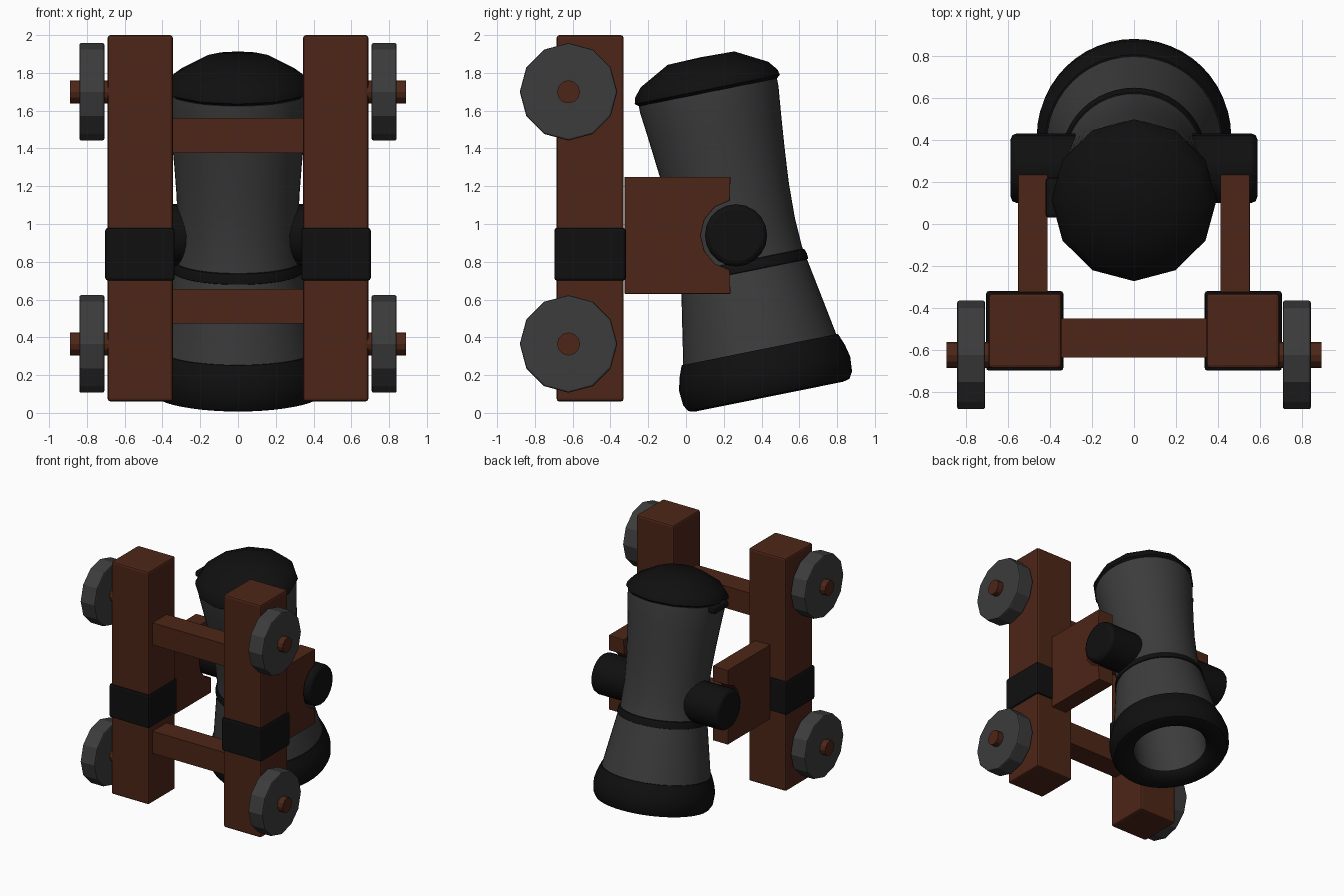
import bpy, bmesh
from math import sin, cos, pi, radians, hypot
from mathutils import Matrix, Vector

if "Cube" in bpy.data.objects:
    bpy.data.objects.remove(bpy.data.objects["Cube"])


def material(name, rgb):
    m = bpy.data.materials.new(name)
    m.diffuse_color = (*rgb, 1)
    m.use_nodes = True
    m.node_tree.nodes["Principled BSDF"].inputs["Base Color"].default_value = m.diffuse_color
    return m


WOOD = material("wood", (0.075, 0.019, 0.009))
IRON = material("dark_iron", (0.005, 0.005, 0.005))
STEEL = material("grey_iron", (0.045, 0.045, 0.045))

# Barrel frame: local z runs along the bore from the mouth to the breech
TILT = Matrix.Translation((0, 0.44, 0.09)) @ Matrix.Rotation(radians(11.4), 4, 'X')


def finish(bm, name, mat, bevel=0, smooth=False):
    bmesh.ops.recalc_face_normals(bm, faces=bm.faces)
    me = bpy.data.meshes.new(name)
    bm.to_mesh(me)
    bm.free()
    ob = bpy.data.objects.new(name, me)
    bpy.context.collection.objects.link(ob)
    me.materials.append(mat)
    if bevel:
        mod = ob.modifiers.new("bevel", 'BEVEL')
        mod.width = bevel
        mod.segments = 2
        mod.limit_method = 'ANGLE'
        mod.angle_limit = radians(40)
    if smooth:
        bpy.ops.object.select_all(action='DESELECT')
        ob.select_set(True)
        bpy.context.view_layer.objects.active = ob
        bpy.ops.object.shade_smooth_by_angle(angle=radians(35))
    return ob


def box(name, lo, hi, mat, bevel=0.012):
    lo, hi = Vector(lo), Vector(hi)
    bm = bmesh.new()
    bmesh.ops.create_cube(bm, size=1, matrix=Matrix.Translation((lo + hi) / 2)
                          @ Matrix.Diagonal((*(hi - lo), 1)))
    return finish(bm, name, mat, bevel)


def prism(name, pts, x0, x1, mat, bevel=0, smooth=False):
    """Extrude a (y, z) outline from x0 to x1."""
    bm = bmesh.new()
    face = bm.faces.new([bm.verts.new((x0, y, z)) for y, z in pts])
    ext = bmesh.ops.extrude_face_region(bm, geom=[face])
    verts = [v for v in ext['geom'] if isinstance(v, bmesh.types.BMVert)]
    bmesh.ops.translate(bm, vec=(x1 - x0, 0, 0), verts=verts)
    return finish(bm, name, mat, bevel, smooth)


def circle(y, z, r, n):
    return [(y + r * sin(2 * pi * i / n), z + r * cos(2 * pi * i / n)) for i in range(n)]


def lathe(name, profile, n, mat):
    """Spin an (r, t) profile around the tilted bore axis."""
    bm = bmesh.new()
    vs = [bm.verts.new((0, r, t)) for r, t in profile]
    edges = [bm.edges.new(p) for p in zip(vs, vs[1:])]
    bmesh.ops.spin(bm, geom=vs + edges, axis=(0, 0, 1), cent=(0, 0, 0),
                   angle=2 * pi, steps=n, use_duplicate=False)
    bmesh.ops.remove_doubles(bm, verts=bm.verts, dist=1e-4)
    bmesh.ops.transform(bm, matrix=TILT, verts=bm.verts)
    return finish(bm, name, mat, smooth=True)


# Barrel: outer wall, flared muzzle ring, bore, middle ring, breech cap
lathe("barrel", [(0.415, 0.24), (0.382, 0.43), (0.345, 0.64), (0.327, 0.74), (0.32, 0.9),
                 (0.325, 1.08), (0.338, 1.25), (0.357, 1.45), (0.373, 1.6),
                 (0.373, 1.64), (0, 1.64)], 48, STEEL)
lathe("muzzle_ring", [(0.40, 0.25), (0.422, 0.25), (0.447, 0.185), (0.462, 0.12), (0.456, 0.04),
                      (0.435, 0.005), (0.40, -0.004), (0.35, 0.0), (0.30, 0.02),
                      (0.28, 0.05)], 48, IRON)
lathe("bore", [(0.28, 0.05), (0.28, 0.9), (0, 0.9)], 48, STEEL)
lathe("middle_ring", [(0.33, 0.665), (0.347, 0.672), (0.345, 0.70), (0.336, 0.725),
                      (0.32, 0.732)], 48, IRON)
lathe("breech_cap", [(0.36, 1.63), (0.392, 1.655), (0.385, 1.685), (0.345, 1.735),
                     (0.18, 1.824), (0, 1.829)], 12, IRON)

# Small lug on one side of the breech cap
box("cap_lug", (-0.42, 0.03, 1.67), (-0.35, 0.22, 1.72), IRON, 0.015)

# Cheek outline with a round notch for the trunnion
CY, CZ = 0.265, 0.94
notch = [(CY + 0.187 * cos(a), CZ + 0.187 * sin(a))
         for a in (radians(100 + 160 * i / 6) for i in range(7))]
cheek = [(-0.325, 0.63), (-0.325, 1.25), (0.235, 1.25)] + notch + [(0.235, 0.63)]

for s, side in ((1, "right"), (-1, "left")):
    def span(x0, x1, y0, y1, z0, z1):
        a, b = sorted((s * x0, s * x1))
        return (a, y0, z0), (b, y1, z1)

    # Carriage beam with its iron strap
    box(side + "_beam", *span(0.345, 0.69, -0.685, -0.33, 0.06, 2.0), WOOD, 0.015)
    box(side + "_strap", *span(0.335, 0.703, -0.697, -0.318, 0.70, 0.98), IRON, 0.015)

    # Cheek and trunnion
    prism(side + "_cheek", cheek, s * 0.41, s * 0.55, WOOD, 0.004)
    prism(side + "_trunnion", circle(CY, CZ, 0.165, 20), s * 0.2, s * 0.586, IRON, 0.028, True)

    # Wheels and axle stubs
    for z, end in ((1.70, "upper"), (0.365, "lower")):
        prism(f"{side}_{end}_wheel", circle(-0.622, z, 0.258, 12),
              s * 0.707, s * 0.84, STEEL, 0.01)
        prism(f"{side}_{end}_axle", circle(-0.622, z, 0.061, 12), s * 0.6, s * 0.89, WOOD)

# Cross bars between the beams
for z, end in ((0.472, "lower"), (1.376, "upper")):
    box(end + "_cross_bar", (-0.36, -0.634, z), (0.36, -0.448, z + 0.184), WOOD, 0)
